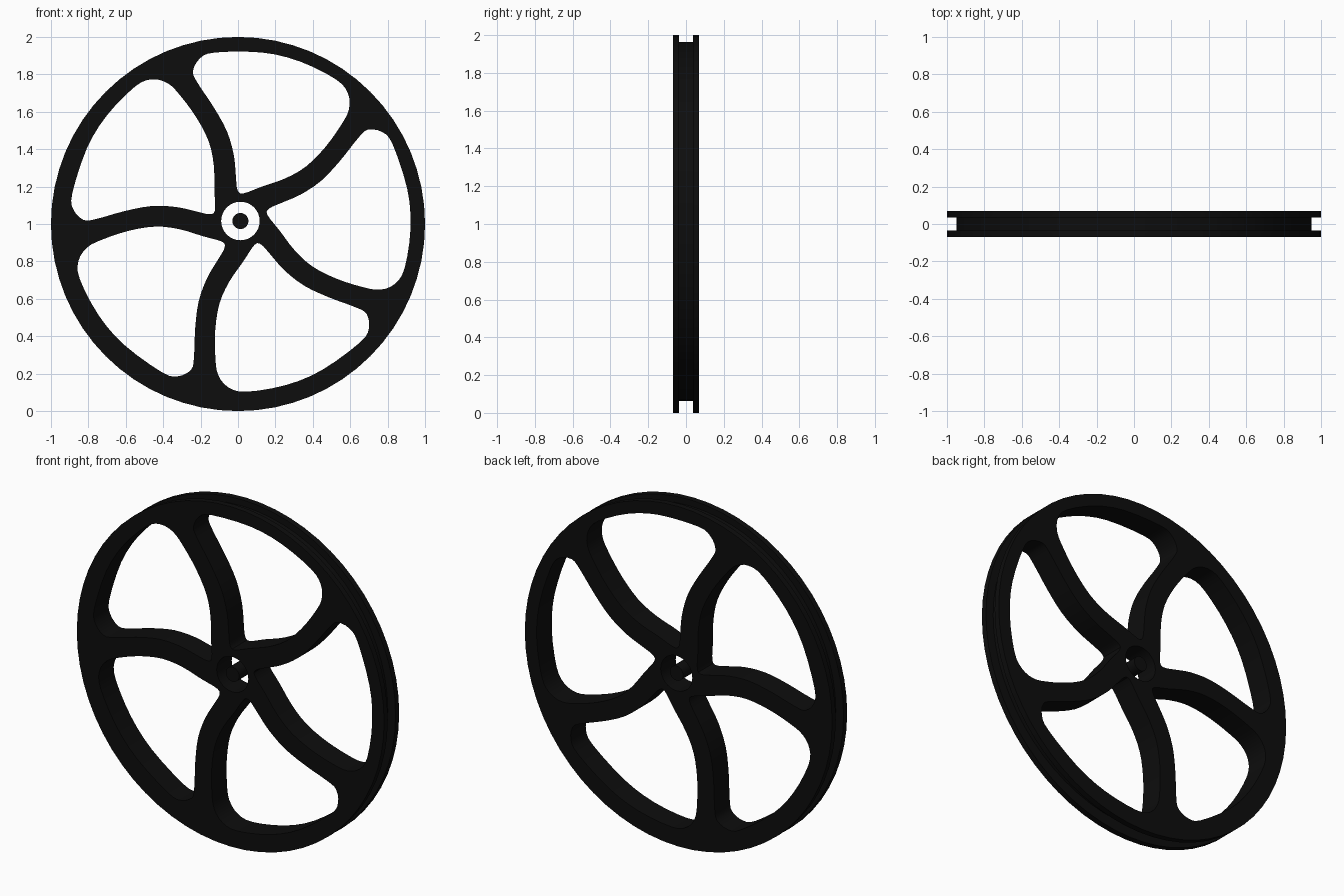
import bpy, bmesh, math
from mathutils import Matrix, Vector

if "Cube" in bpy.data.objects:
    bpy.data.objects.remove(bpy.data.objects["Cube"], do_unlink=True)

HALF = 0.07                       # half thickness of the wheel
HUB = Vector((0.013, 1.016))      # bore centre (x, z)
SPOKES = 5

black = bpy.data.materials.new("black_paint")
black.use_nodes = True
colour = (0.004, 0.004, 0.004, 1)
black.diffuse_color = colour
black.node_tree.nodes["Principled BSDF"].inputs["Base Color"].default_value = colour


def circle(centre, radius, count):
    return [centre + radius * Vector((math.cos(a), math.sin(a)))
            for a in (math.tau * i / count for i in range(count))]


def smooth_loop(points, steps=3):
    """Closed Catmull-Rom curve through the points."""
    out, n = [], len(points)
    for i in range(n):
        a, b, c, d = (points[(i + k) % n] for k in (-1, 0, 1, 2))
        for s in range(steps):
            t = s / steps
            out.append(0.5 * (2 * b + (c - a) * t + (2 * a - 5 * b + 4 * c - d) * t * t
                              + (3 * b - a - 3 * c + d) * t ** 3))
    return out


def plate(name, loops, half):
    """Extrude an outline with holes along y."""
    bm = bmesh.new()
    for loop in loops:
        verts = [bm.verts.new((p.x, -half, p.y)) for p in loop]
        for i, v in enumerate(verts):
            bm.edges.new((v, verts[(i + 1) % len(verts)]))
    bmesh.ops.triangle_fill(bm, edges=bm.edges[:], use_beauty=True, use_dissolve=False,
                            normal=(0, -1, 0))
    res = bmesh.ops.extrude_face_region(bm, geom=bm.faces[:], use_keep_orig=True)
    moved = [g for g in res["geom"] if isinstance(g, bmesh.types.BMVert)]
    bmesh.ops.translate(bm, verts=moved, vec=(0, 2 * half, 0))
    bmesh.ops.recalc_face_normals(bm, faces=bm.faces[:])
    mesh = bpy.data.meshes.new(name)
    bm.to_mesh(mesh)
    bm.free()
    mesh.materials.append(black)
    obj = bpy.data.objects.new(name, mesh)
    bpy.context.collection.objects.link(obj)
    return obj


# Window between two curved spokes, relative to the bore centre
window = smooth_loop([Vector(p) for p in (
    (-.024, .233), (-.016, .168), (.013, .147), (.115, .184), (.238, .227),
    (.35, .291), (.452, .393), (.537, .511), (.58, .596), (.575, .682),
    (.511, .757), (.318, .853), (.115, .901), (-.136, .901), (-.217, .869),
    (-.254, .799), (-.227, .735), (-.142, .607), (-.072, .479), (-.035, .35))])
windows = [[HUB + Matrix.Rotation(math.tau * k / SPOKES, 2) @ p for p in window]
           for k in range(SPOKES)]

# Rim, spokes and hub in one piece
wheel = plate("spoked_wheel",
              [circle(Vector((0, 1)), 1, 64), circle(HUB, 0.103, 32)] + windows, HALF)

# Groove around the rim
cutter = plate("groove_cutter", [circle(Vector((0, 1)), 1.2, 64),
                                 circle(Vector((0, 1.014)), 0.95, 64)], 0.036)
cut = wheel.modifiers.new("groove", "BOOLEAN")
cut.operation = "DIFFERENCE"
cut.solver = "EXACT"
cut.object = cutter
bpy.context.view_layer.objects.active = wheel
bpy.ops.object.modifier_apply(modifier=cut.name)
bpy.data.objects.remove(cutter, do_unlink=True)

# Axle pin inside the bore
pin = plate("axle_pin", [circle(HUB, 0.043, 24)], HALF)

for obj in (wheel, pin):
    bpy.ops.object.select_all(action="DESELECT")
    obj.select_set(True)
    bpy.context.view_layer.objects.active = obj
    bpy.ops.object.shade_smooth_by_angle(angle=math.radians(30))
